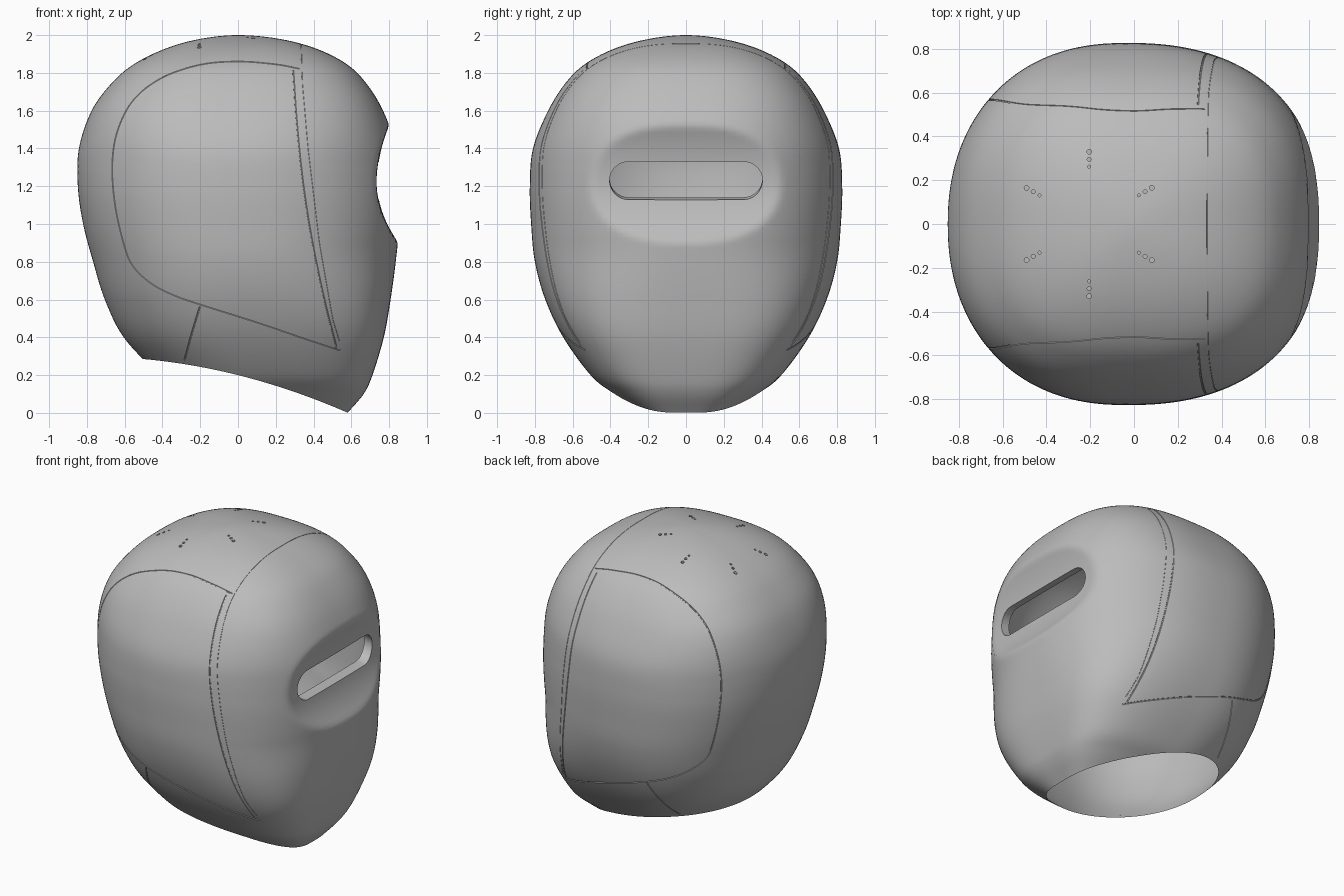
import bpy, bmesh, math
from mathutils import Vector
from mathutils.bvhtree import BVHTree

if "Cube" in bpy.data.objects:
    bpy.data.objects.remove(bpy.data.objects["Cube"], do_unlink=True)

scene = bpy.context.scene
grey = bpy.data.materials.new("satin grey")
grey.use_nodes = True
grey.diffuse_color = (0.5, 0.5, 0.5, 1)
for node in grey.node_tree.nodes:
    if node.type == 'BSDF_PRINCIPLED':
        node.inputs["Base Color"].default_value = (0.5, 0.5, 0.5, 1)

# Horizontal sections: height, back, front, half width
ROWS = [Vector(r) for r in (
    (0, -.2, .58, .25), (.1, -.32, .665, .385), (.2, -.42, .712, .505),
    (.4, -.605, .772, .65), (.6, -.705, .808, .745), (.8, -.767, .835, .8),
    (1, -.82, .854, .82), (1.2, -.848, .855, .827), (1.4, -.842, .838, .81),
    (1.6, -.775, .768, .73), (1.75, -.665, .675, .635), (1.85, -.545, .57, .53),
    (1.93, -.38, .41, .375), (1.98, -.2, .22, .195), (2, 0, 0, 0))]
TOP = len(ROWS) - 1
COLS, OUT_ROWS, IN_ROWS = 180, 120, 60


def spline(pts, t, before, after):
    """Smooth curve through pts, t counted in points."""
    i = min(max(int(t), 0), len(pts) - 2)
    f = t - i
    a = pts[i - 1] if i else before
    b, c = pts[i], pts[i + 1]
    d = pts[i + 2] if i + 2 < len(pts) else after
    return b + (c - a) * (f / 2) + (a * 2 - b * 5 + c * 4 - d) * (f * f / 2) \
        + (b * 3 - a - c * 3 + d) * (f ** 3 / 2)


def ease(z, start, end):
    f = min(max((z - start) / (end - start), 0), 1)
    return f * f * (3 - 2 * f)


def body_point(angle, t):
    last = ROWS[-2]
    z, back, front, half = spline(ROWS, t, ROWS[0] * 2 - ROWS[1],
                                  Vector((last[0], -last[1], -last[2], -last[3])))
    c, s = math.cos(angle), math.sin(angle)
    # Squarer sections at the crown and around the chin
    n = 2.3 + 0.1 * c + 0.35 * ease(z, 1.3, 1.7) + ease(z, .9, .35) * ((1 + c) / 2) ** 2
    r = (abs(c) ** n + abs(s) ** n) ** (-1 / n)
    mid = back + 0.48 * (front - back)
    return Vector((mid + r * c * (front - mid if c > 0 else mid - back), r * s * half, z))


def rim_param(angle):
    """Where a column meets the slanted neck opening."""
    lo, hi = 0.0, 5.0
    for _ in range(30):
        m = (lo + hi) / 2
        p = body_point(angle, m)
        if p.z < 0.2 - 0.25 * p.x - 0.16 * p.x ** 2:
            lo = m
        else:
            hi = m
    return hi


def press_eye_recess(p, depth):
    """Soft concave trough across the face."""
    if p.x > 0.4:
        dz = p.z - 1.22
        floor = 0.737 - depth + (0.7 if dz > 0 else 1.1) * dz * dz - 0.02 * p.y ** 2
        k = 0.01
        h = max(k - abs(p.x - floor), 0) / k
        p.x = min(p.x, floor) - h * h * k / 4
    return p


# Hollow shell: outer skin, then an inner lining sharing the neck rim
bm = bmesh.new()
angles = [2 * math.pi * i / COLS for i in range(COLS)]
rims = [rim_param(a) for a in angles]


def ring(v, inner):
    verts = []
    for a, t0 in zip(angles, rims):
        p = body_point(a, t0 + (TOP - t0) * v)
        if inner:
            hub = Vector((0, 0, 1.1))
            p = hub + (p - hub) * (1 - 0.08 * min(1, v / 0.25))
        verts.append(bm.verts.new(press_eye_recess(p, 0.06 if inner else 0)))
    return verts


def skin(first, rows, inner):
    rings = [first] + [ring(k / rows, inner) for k in range(1, rows)]
    pole = bm.verts.new((0, 0, 1.928 if inner else 2))
    for j in range(COLS):
        m = (j + 1) % COLS
        for lo, hi in zip(rings, rings[1:]):
            bm.faces.new((lo[j], lo[m], hi[m], hi[j]))
        bm.faces.new((rings[-1][j], rings[-1][m], pole))


rim = ring(0, False)
skin(rim, OUT_ROWS, False)
skin(rim, IN_ROWS, True)
bmesh.ops.recalc_face_normals(bm, faces=bm.faces)
tree = BVHTree.FromBMesh(bm)


def mesh_object(name, b):
    me = bpy.data.meshes.new(name)
    b.to_mesh(me)
    b.free()
    ob = bpy.data.objects.new(name, me)
    scene.collection.objects.link(ob)
    return ob


shell = mesh_object("helmet_shell", bm)
shell.data.materials.append(grey)
cuts = bmesh.new()


def groove(points, radius):
    """Six-sided tube along the surface, used to cut a panel line."""
    rings = []
    for i, p in enumerate(points):
        along = (points[min(i + 1, len(points) - 1)] - points[max(i - 1, 0)]).normalized()
        side = along.cross(p - Vector((0, 0, 1))).normalized()
        up = side.cross(along)
        rings.append([cuts.verts.new(p + radius * (side * math.cos(k * math.pi / 3)
                                                   + up * math.sin(k * math.pi / 3)))
                      for k in range(6)])
    for lo, hi in zip(rings, rings[1:]):
        for k in range(6):
            m = (k + 1) % 6
            cuts.faces.new((lo[k], lo[m], hi[m], hi[k]))
    cuts.faces.new(rings[0])
    cuts.faces.new(rings[-1])


def side_path(pts, side):
    pts = [Vector(p) for p in pts]
    path = []
    for i in range(8 * (len(pts) - 1) + 1):
        q = spline(pts, i / 8, pts[0] * 2 - pts[1], pts[-1] * 2 - pts[-2])
        hit = tree.ray_cast(Vector((q.x, 3 * side, q.y)), Vector((0, -side, 0)))[0]
        if hit and hit.y * side > 0:
            path.append(hit)
    return path


# Side panel lines, the same on both sides
PANEL = [(.325, 1.822), (.2, 1.845), (0, 1.86), (-.2, 1.843), (-.4, 1.775), (-.55, 1.66),
         (-.635, 1.5), (-.665, 1.32), (-.65, 1.1), (-.6, .88), (-.55, .77), (-.45, .68),
         (-.33, .62), (-.2, .575), (.1, .48), (.35, .395), (.54, .332)]
FRONT = [(.292, 1.813), (.31, 1.55), (.34, 1.25), (.385, .95), (.45, .63), (.52, .35)]
JAW = [(-.202, .562), (-.245, .42), (-.283, .28)]
for side in (1, -1):
    for pts in (PANEL, FRONT, JAW):
        groove(side_path(pts, side), 0.004)

# Face plate seam running over the crown
SEAM = [(.06, .64), (.3, .56), (.5, .5), (.9, .43), (1.4, .37), (1.75, .34), (2.1, .33)]


def seam_x(z):
    for (z0, x0), (z1, x1) in zip(SEAM, SEAM[1:]):
        if z <= z1:
            return x0 + (x1 - x0) * (z - z0) / (z1 - z0)


seam = []
for deg in range(-48, 229, 3):
    d = Vector((0, math.cos(math.radians(deg)), math.sin(math.radians(deg))))
    x = 0.4
    for _ in range(8):
        hit = tree.ray_cast(Vector((x, 0, 1)) + d * 3, -d)[0]
        x = seam_x(hit.z)
    seam.append(hit)
groove(seam, 0.002)

# Eye slot, rising slightly towards the inside
outline = []
for end in (1, -1):
    for i in range(17):
        a = math.pi * (i / 16 - 0.5 * end)
        outline.append(cuts.verts.new((0.4, 0.305 * end + 0.1 * math.cos(a),
                                       1.3 + 0.1 * math.sin(a))))
face = cuts.faces.new(outline)
out = bmesh.ops.extrude_face_region(cuts, geom=[face], use_keep_orig=True)
bmesh.ops.translate(cuts, vec=(0.7, 0, -0.145),
                    verts=[g for g in out["geom"] if isinstance(g, bmesh.types.BMVert)])

# Six rows of crown vents
for k in range(6):
    a = math.radians(30 + 60 * k)
    for dist, radius in ((.33, .011), (.295, .009), (.262, .007)):
        x, y = -0.205 + dist * math.cos(a), dist * math.sin(a)
        hit = tree.ray_cast(Vector((x, y, 3)), Vector((0, 0, -1)))[0]
        made = bmesh.ops.create_cone(cuts, cap_ends=True, segments=12, radius1=radius,
                                     radius2=radius, depth=0.05)
        bmesh.ops.translate(cuts, vec=hit, verts=made["verts"])

# Cut everything, then drop the cutter
bmesh.ops.recalc_face_normals(cuts, faces=cuts.faces)
cutter = mesh_object("cutter", cuts)
cutter.hide_render = True
cut = shell.modifiers.new("cuts", 'BOOLEAN')
cut.operation, cut.solver, cut.object = 'DIFFERENCE', 'MANIFOLD', cutter
for ob in bpy.context.selected_objects:
    ob.select_set(False)
shell.select_set(True)
bpy.context.view_layer.objects.active = shell
bpy.ops.object.modifier_apply(modifier=cut.name)
bpy.data.objects.remove(cutter, do_unlink=True)
bpy.ops.object.shade_smooth_by_angle(angle=math.radians(30))
